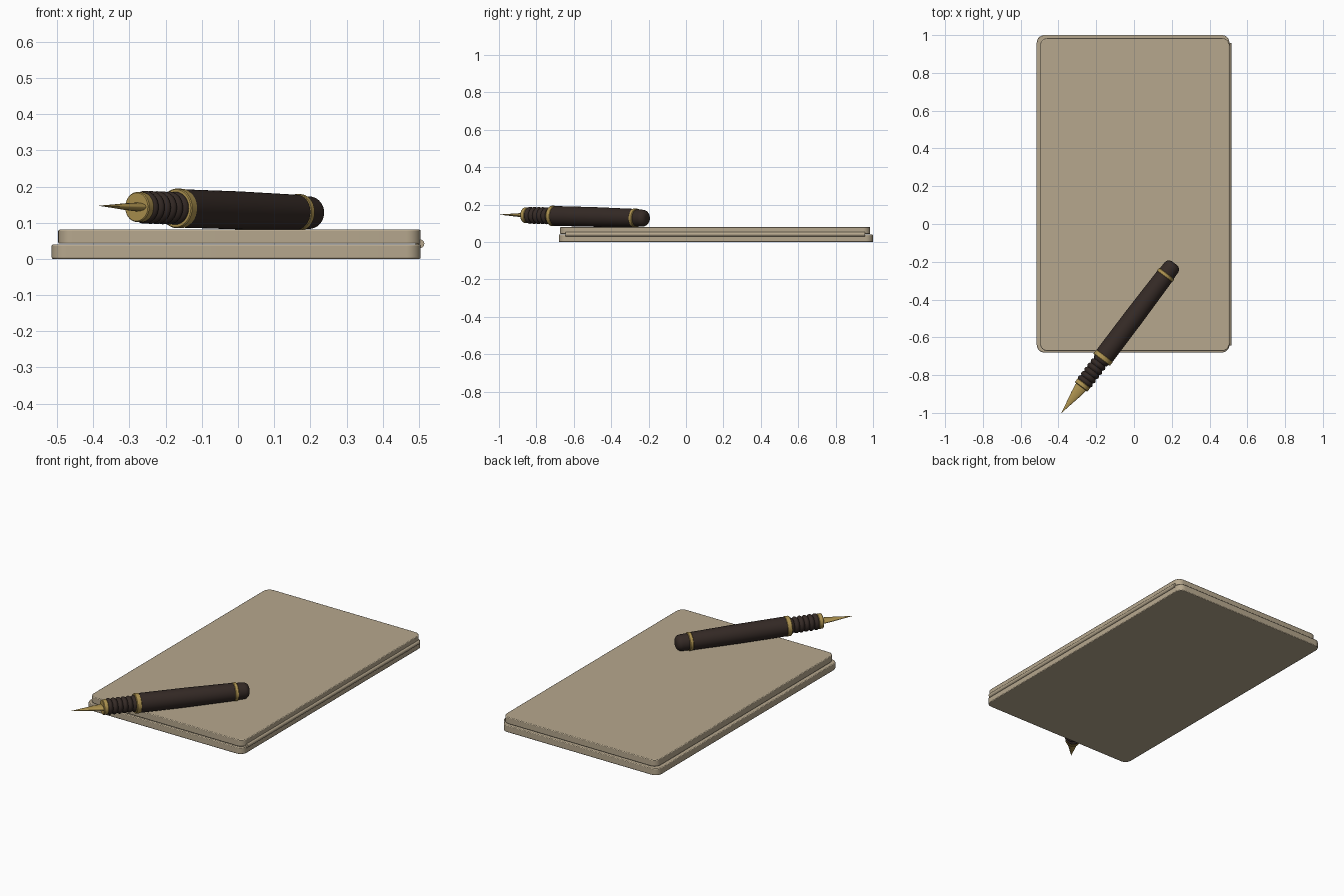
import bpy, bmesh, math
from mathutils import Vector, Matrix

if "Cube" in bpy.data.objects:
    bpy.data.objects.remove(bpy.data.objects["Cube"])


def material(name, rgb):
    m = bpy.data.materials.new(name)
    m.diffuse_color = (*rgb, 1)
    m.use_nodes = True
    m.node_tree.nodes["Principled BSDF"].inputs["Base Color"].default_value = m.diffuse_color
    return m


COVER = material("khaki", (0.47, 0.39, 0.27))
BARK = material("dark_brown", (0.035, 0.023, 0.019))
BRASS = material("brass", (0.42, 0.29, 0.08))


def finish(name, bm, mat, matrix=None):
    bmesh.ops.recalc_face_normals(bm, faces=bm.faces)
    mesh = bpy.data.meshes.new(name)
    bm.to_mesh(mesh)
    bm.free()
    ob = bpy.data.objects.new(name, mesh)
    bpy.context.collection.objects.link(ob)
    mesh.materials.append(mat)
    if matrix:
        ob.matrix_world = matrix
    bpy.ops.object.select_all(action='DESELECT')
    ob.select_set(True)
    bpy.context.view_layer.objects.active = ob
    bpy.ops.object.shade_smooth_by_angle(angle=math.radians(35))
    return ob


def slab(name, x0, x1, y0, y1, z0, z1, r=0.04):
    """Plate with rounded corners and softened rims."""
    bm = bmesh.new()
    corners = [(x1 - r, y1 - r), (x0 + r, y1 - r), (x0 + r, y0 + r), (x1 - r, y0 + r)]
    verts = []
    for q, (cx, cy) in enumerate(corners):
        for i in range(9):
            a = math.pi / 2 * (q + i / 8)
            verts.append(bm.verts.new((cx + r * math.cos(a), cy + r * math.sin(a), z0)))
    face = bm.faces.new(verts)
    top = bmesh.ops.extrude_face_region(bm, geom=[face])["geom"]
    bmesh.ops.translate(bm, verts=[v for v in top if isinstance(v, bmesh.types.BMVert)],
                        vec=(0, 0, z1 - z0))
    ob = finish(name, bm, COVER)
    bev = ob.modifiers.new("rim", 'BEVEL')
    bev.width, bev.segments = 0.004, 2
    bev.limit_method, bev.angle_limit = 'ANGLE', math.radians(40)


def lathe(name, profile, mat, matrix, squash=1.0, n=40):
    """Spin (distance, radius) points around local z."""
    bm = bmesh.new()
    rings = []
    for t, r in profile:
        rings.append([bm.verts.new((r * math.cos(2 * math.pi * i / n),
                                    squash * r * math.sin(2 * math.pi * i / n), t))
                      for i in range(n)])
    for a, b in zip(rings, rings[1:]):
        for i in range(n):
            j = (i + 1) % n
            bm.faces.new((a[i], a[j], b[j], b[i]))
    bm.faces.new(rings[0])
    bm.faces.new(rings[-1])
    return finish(name, bm, mat, matrix)


# notebook covers and the spine hinge
slab("bottom_cover", -0.515, 0.505, -0.68, 1.0, 0.0, 0.040)
slab("top_cover", -0.497, 0.505, -0.673, 0.985, 0.042, 0.081)
lathe("spine_hinge", [(0, 0.012), (1.6, 0.012)], COVER,
      Matrix.Translation((0.503, -0.643, 0.042)) @ Matrix.Rotation(-math.pi / 2, 4, 'X'), n=24)

# pen frame: origin at the nib tip, local z runs toward the cap, local x is level
axis = Vector((0.603, 0.798, -0.020)).normalized()
side = axis.cross(Vector((0, 0, 1))).normalized()
up = side.cross(axis)
pen = Matrix.Translation((-0.384, -1.0, 0.147)) @ Matrix((side, up, axis)).transposed().to_4x4()

# flattened nib and its collar
lathe("nib", [(0, 0.0008), (0.06, 0.0125), (0.12, 0.025), (0.178, 0.034)], BRASS, pen, squash=0.36)
lathe("nib_collar", [(0.172, 0.039), (0.175, 0.0415), (0.195, 0.0415), (0.198, 0.039)], BRASS, pen)

# ribbed grip
ribs, start, pitch = 6, 0.195, 0.028
grip = [(start, 0.037)]
for k in range(ribs):
    t = start + k * pitch
    for i in range(1, 7):
        grip.append((t + pitch * i / 6, 0.037 + 0.0085 * math.sin(math.pi * i / 6)))
lathe("ribbed_grip", grip, BARK, pen)

# barrel with a brass ring at each end
lathe("front_ring", [(0.352, 0.052), (0.355, 0.0545), (0.377, 0.0545), (0.380, 0.052)], BRASS, pen)
lathe("barrel", [(0.378, 0.053), (0.64, 0.0525), (0.908, 0.0485)], BARK, pen)
lathe("rear_ring", [(0.904, 0.048), (0.907, 0.0505), (0.922, 0.0505), (0.925, 0.048)], BRASS, pen)

# rounded end cap
cap = [(0.92, 0.046)]
for i in range(9):
    a = math.pi / 2 * i / 8
    cap.append((0.962 + 0.031 * math.sin(a), 0.015 + 0.030 * math.cos(a)))
lathe("end_cap", cap, BARK, pen)
